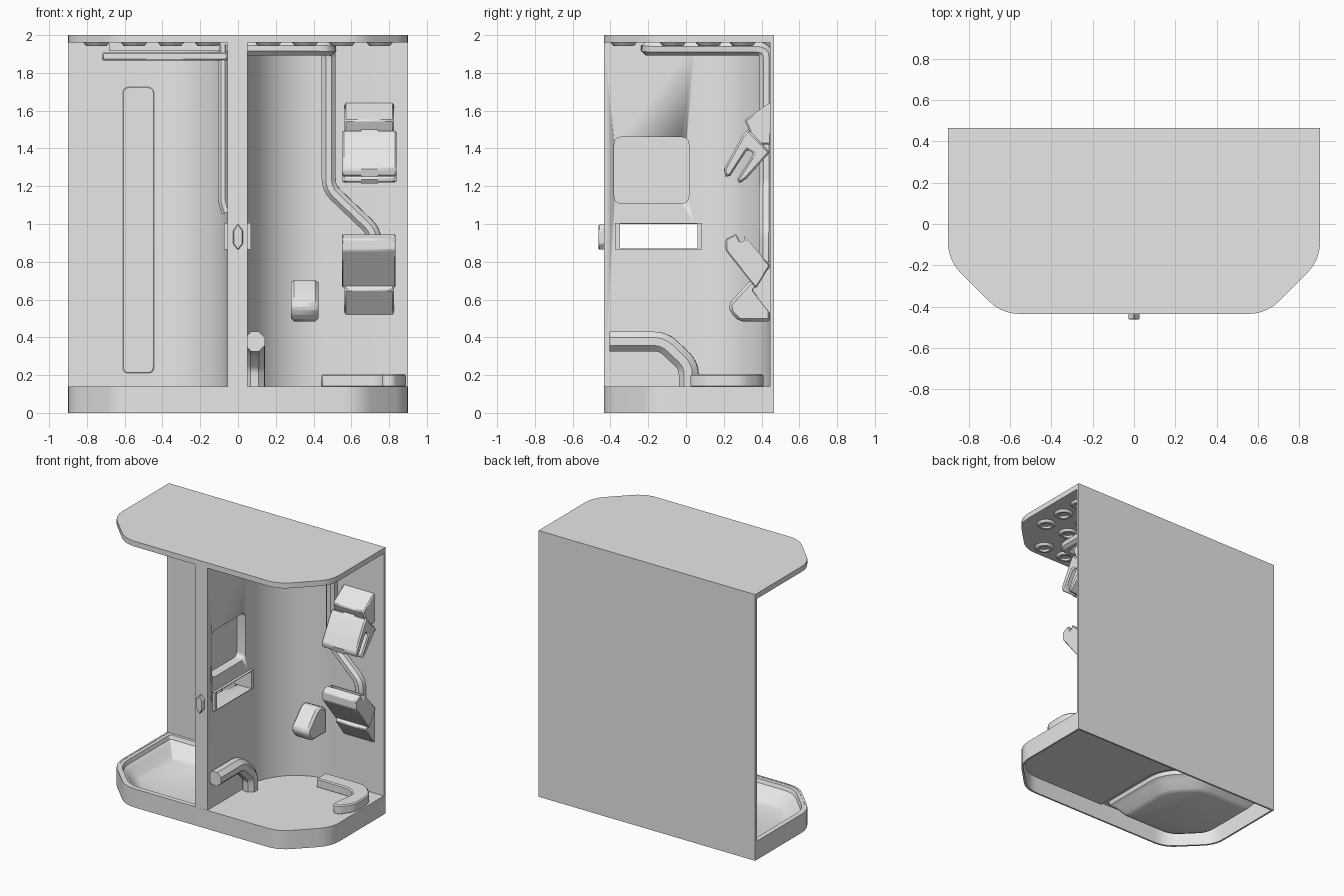
import bpy, bmesh
from math import cos, sin, pi
from mathutils import Vector, Matrix

cube = bpy.data.objects.get("Cube")
if cube:
    bpy.data.objects.remove(cube)

grey = bpy.data.materials.new("light grey")
grey.use_nodes = True
grey.diffuse_color = (0.8, 0.8, 0.8, 1)
grey.node_tree.nodes["Principled BSDF"].inputs["Base Color"].default_value = (0.8, 0.8, 0.8, 1)


def finish(bm, name, bevel=0):
    bmesh.ops.recalc_face_normals(bm, faces=bm.faces)
    mesh = bpy.data.meshes.new(name)
    bm.to_mesh(mesh)
    bm.free()
    ob = bpy.data.objects.new(name, mesh)
    bpy.context.collection.objects.link(ob)
    mesh.materials.append(grey)
    mesh.shade_smooth()
    mesh.set_sharp_from_angle(angle=0.5)
    if bevel:
        mod = ob.modifiers.new("Bevel", "BEVEL")
        mod.width, mod.segments = bevel, 1
    return ob


def loft(name, loops, caps=(True, True), bevel=0, closed=False):
    """Skin a row of equal-length point loops."""
    bm = bmesh.new()
    rows = [[bm.verts.new(p) for p in loop] for loop in loops]
    n = len(rows[0])
    pairs = list(zip(rows, rows[1:])) + ([(rows[-1], rows[0])] if closed else [])
    for a, b in pairs:
        for i in range(n):
            j = (i + 1) % n
            bm.faces.new((a[i], a[j], b[j], b[i]))
    if caps[0]:
        bm.faces.new(rows[0])
    if caps[1]:
        bm.faces.new(rows[-1])
    return finish(bm, name, bevel)


def rounded(points, radius, steps=5, closed=True):
    """Round the corners of a path or polygon."""
    pts = [Vector(p) for p in points]
    out = []
    for i, p in enumerate(pts):
        if not closed and i in (0, len(pts) - 1):
            out.append(p)
            continue
        a, b = pts[i - 1], pts[(i + 1) % len(pts)]
        r = radius[i] if isinstance(radius, (list, tuple)) else radius
        if not r:
            out.append(p)
            continue
        s, e = p + (a - p).normalized() * r, p + (b - p).normalized() * r
        for k in range(steps + 1):
            t = k / steps
            out.append(s * (1 - t) ** 2 + p * 2 * t * (1 - t) + e * t * t)
    return out


def at_z(outline, z):
    return [(p[0], p[1], z) for p in outline]


def at_x(outline, x):
    return [(x, p[0], p[1]) for p in outline]


def prism_x(name, profile, x0, x1, bevel=0):
    return loft(name, [at_x(profile, x0), at_x(profile, x1)], bevel=bevel)


def pipe(name, points, size, corner=0.05, flat=1.0):
    """Eight-sided tube along a path with softened corners."""
    path = rounded(points, corner, 4, closed=False)
    loops = []
    normal = None
    for i, p in enumerate(path):
        d0 = (p - path[max(i - 1, 0)]).normalized()
        d1 = (path[min(i + 1, len(path) - 1)] - p).normalized()
        d = (d0 + d1).normalized()
        if normal is None:
            normal = d.orthogonal().normalized()
        normal = (normal - d * normal.dot(d)).normalized()
        side = d.cross(normal)
        ring = [(k + 0.5) * pi / 4 for k in range(8)]
        loops.append([p + (normal * cos(a) + side * sin(a) * flat) * size * 1.08 for a in ring])
    return loft(name, loops)


def box_points(a0, a1, b0, b1):
    return [(a0, b0), (a1, b0), (a1, b1), (a0, b1)]


# Canopy, rim and floor share one footprint
footprint = rounded([(-0.9, 0.465), (-0.9, -0.175), (-0.64, -0.435),
                     (0.64, -0.435), (0.9, -0.175), (0.9, 0.465)],
                    [0, 0.09, 0.09, 0.09, 0.09, 0])
inner = [(p[0] * 0.985, p[1] * 0.97) for p in footprint]
loft("canopy", [at_z(footprint, 1.96), at_z(footprint, 2.0)])
loft("base_rim", [at_z(footprint, 0), at_z(footprint, 0.14),
                  at_z(inner, 0.14), at_z(inner, 0)], (False, False), closed=True)

# Shower floor on one half
half = rounded([(-0.05, 0.46), (-0.05, -0.43), (0.64, -0.43), (0.895, -0.175), (0.895, 0.46)],
               [0, 0, 0.09, 0.09, 0])
loft("shower_floor", [at_z(half, 0.125), at_z(half, 0.14)])

# Basin on the other half, stepping inward and down
basin = rounded([(-0.89, 0.455), (-0.89, -0.175), (-0.64, -0.425), (-0.05, -0.425),
                 (-0.05, 0.2), (-0.3, 0.455)], [0.02, 0.09, 0.09, 0.04, 0.12, 0.12])


def shrink(s):
    return [(-0.475 + (p[0] + 0.475) * s, 0.01 + (p[1] - 0.01) * s) for p in basin]


loft("basin", [at_z(shrink(s), z) for s, z in
               ((1, 0.138), (0.93, 0.138), (0.91, 0.11), (0.84, 0.09), (0.74, 0.035), (0.66, 0.02))],
     (False, True))

# Back wall and divider in one piece with large inside curves
arc = [i * pi / 24 for i in range(13)]
plan = [(-0.9, 0.465), (0.9, 0.465), (0.9, 0.445)]
plan += [(0.45 - 0.4 * sin(a), 0.045 + 0.4 * cos(a)) for a in arc]
plan += [(0.05, -0.434), (-0.055, -0.434)]
plan += [(-0.455 + 0.4 * cos(a), 0.045 + 0.4 * sin(a)) for a in arc]
plan += [(-0.9, 0.445)]
wall = loft("back_wall_and_divider", [at_z(plan, 0.13), at_z(plan, 1.965)])

niche = rounded(box_points(-0.38, 0.015, 1.11, 1.46), 0.04)
slot = box_points(-0.35, 0.06, 0.87, 1.0)
for name, shape, x0, x1 in (("niche_cutter", niche, -0.02, 0.2), ("slot_cutter", slot, -0.2, 0.2)):
    cutter = prism_x(name, shape, x0, x1)
    cutter.hide_render = True
    cutter.hide_viewport = False
    cutter.display_type = "WIRE"
    mod = wall.modifiers.new(name, "BOOLEAN")
    mod.object, mod.operation, mod.solver = cutter, "DIFFERENCE", "EXACT"
bpy.context.view_layer.update()
baked = bpy.data.meshes.new_from_object(wall.evaluated_get(bpy.context.evaluated_depsgraph_get()))
wall.modifiers.clear()
wall.data = baked
for ob in [o for o in bpy.data.objects if o.name.endswith("_cutter")]:
    bpy.data.objects.remove(ob)

# Frames around the pass-through slot
outer = box_points(-0.375, 0.085, 0.865, 1.005)
hole = box_points(-0.35, 0.06, 0.87, 1.0)
for name, x0, x1 in (("slot_frame_left", 0.045, 0.07), ("slot_frame_right", -0.075, -0.05)):
    loft(name, [at_x(outer, x0), at_x(outer, x1), at_x(hole, x1), at_x(hole, x0)],
         (False, False), closed=True)

# Latch on the divider edge
latch = [(0, 0.862), (0.026, 0.895), (0.026, 0.965), (0, 1.0), (-0.026, 0.965), (-0.026, 0.895)]
loft("latch", [[(x, y, z) for x, z in latch] for y in (-0.43, -0.462)], bevel=0.004)

# Tall panel on the back wall
panel = rounded(box_points(-0.61, -0.445, 0.21, 1.725), 0.035)
loft("tall_panel", [[(p[0], y, p[1]) for p in panel] for y in (0.446, 0.438)], bevel=0.003)

# Ring nozzles under the canopy
for side in (-1, 1):
    for x in (0.16, 0.355, 0.55, 0.75):
        for y in (0.3, 0.12, -0.07, -0.33):
            if x - y > 0.95:
                continue
            ring = [(cos(i * pi / 8), sin(i * pi / 8)) for i in range(16)]
            loft("nozzle", [[(side * x + c * r, y + s * r, z) for c, s in ring] for r, z in
                            ((0.07, 1.962), (0.055, 1.943), (0.038, 1.943), (0.03, 1.957))])

# Supply pipes
pipe("shower_pipe", [(0.05, -0.2, 1.93), (0.48, -0.2, 1.93), (0.48, 0.425, 1.93),
                     (0.48, 0.425, 1.19), (0.72, 0.425, 0.96), (0.72, 0.425, 0.8)], 0.037)
pipe("basin_pipe", [(-0.08, 0.0, 1.95), (-0.08, 0.0, 1.12), (-0.06, 0.0, 1.06)], 0.026, 0.02)
bar = box_points(-0.72, -0.055, 1.865, 1.91)
loft("ceiling_bar", [[(x, y, z) for x, z in bar] for y in (-0.03, 0.03)], bevel=0.008)
loft("ceiling_bar_mount", [[(x * 0.95, y, z + 0.05) for x, z in bar] for y in (-0.02, 0.02)])

# Upper shower head and bracket
prism_x("upper_bracket", [(0.31, 1.55), (0.45, 1.645), (0.45, 1.42), (0.37, 1.42), (0.34, 1.48)],
        0.565, 0.825, 0.008)
prism_x("upper_head", [(0.33, 1.5), (0.30, 1.47), (0.20, 1.29), (0.21, 1.25), (0.235, 1.255),
                       (0.325, 1.395), (0.36, 1.375), (0.27, 1.235), (0.285, 1.215),
                       (0.32, 1.24), (0.445, 1.38)], 0.65, 0.74)
prism_x("upper_head_shell", [(0.33, 1.5), (0.30, 1.47), (0.20, 1.29), (0.21, 1.25),
                             (0.235, 1.255), (0.325, 1.395), (0.36, 1.375), (0.27, 1.235),
                             (0.285, 1.215), (0.32, 1.24), (0.445, 1.38)], 0.55, 0.84, 0.01)

# Lower head: open-topped cup on a bracket
prism_x("lower_bracket", [(0.45, 0.78), (0.36, 0.67), (0.345, 0.65), (0.45, 0.515)],
        0.565, 0.825, 0.006)
prism_x("lower_cup", [(0.445, 0.78), (0.37, 0.66), (0.21, 0.86), (0.21, 0.92), (0.265, 0.948),
                      (0.275, 0.93), (0.29, 0.9), (0.31, 0.915), (0.305, 0.942)],
        0.55, 0.835, 0.01)

# Soap dispenser on the curved wall
prism_x("dispenser", [(0.45, 0.67), (0.37, 0.71), (0.33, 0.69), (0.225, 0.575), (0.235, 0.53),
                      (0.28, 0.485), (0.45, 0.485)], 0.28, 0.425, 0.016)

# Grab handle beside the divider
pipe("grab_handle", [(0.09, -0.405, 0.378), (0.09, -0.12, 0.378),
                     (0.09, 0.015, 0.25), (0.09, 0.015, 0.13)], 0.052, 0.05)

# Curved floor rail in the far corner
rail = rounded([(0.44, 0.41), (0.78, 0.41), (0.89, 0.3), (0.89, 0.12), (0.82, 0.02), (0.76, 0.03),
                (0.77, 0.12), (0.79, 0.24), (0.72, 0.3), (0.44, 0.3)],
               [0, 0.06, 0.06, 0.04, 0.03, 0.03, 0.03, 0.04, 0.04, 0])
loft("floor_rail", [at_z(rail, 0.135), at_z(rail, 0.205)], bevel=0.01)
